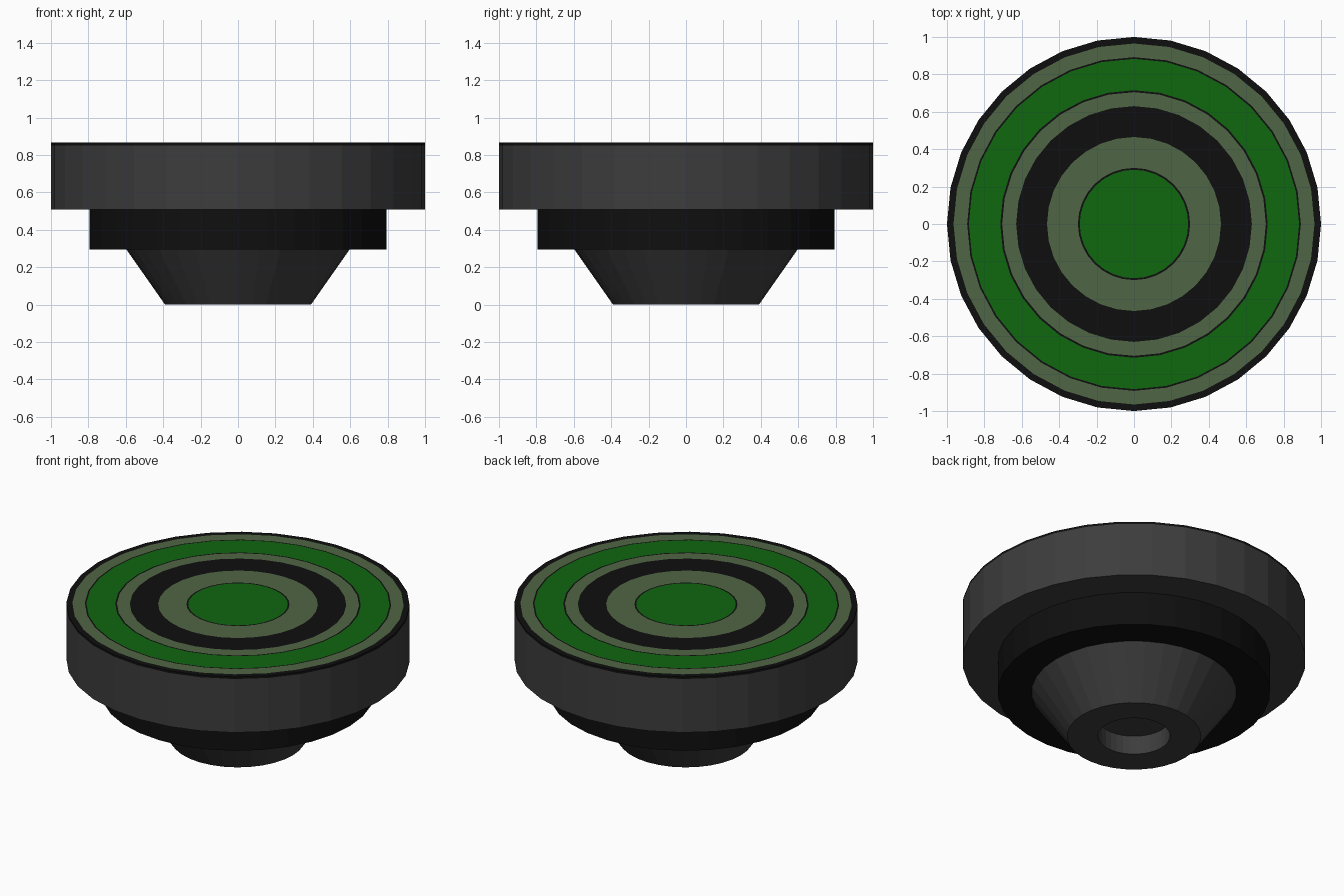
import bpy, bmesh, math

if "Cube" in bpy.data.objects:
    bpy.data.objects.remove(bpy.data.objects["Cube"])

SIDES = 32


def material(name, rgb):
    m = bpy.data.materials.new(name)
    m.diffuse_color = (*rgb, 1)
    m.use_nodes = True
    m.node_tree.nodes["Principled BSDF"].inputs["Base Color"].default_value = m.diffuse_color
    return m


GREY = material("dark grey", (0.046, 0.046, 0.046))
BLACK = material("black", (0.0048, 0.0048, 0.0048))
GREEN = material("green", (0.005, 0.135, 0.005))
SAGE = material("sage green", (0.078, 0.130, 0.058))


def lathe(name, profile, mats, bands=None):
    """Spin (radius, z) points about z; bands gives a material index per profile step."""
    bm = bmesh.new()
    rings = []
    for r, z in profile:
        if r == 0:
            rings.append([bm.verts.new((0, 0, z))] * SIDES)
        else:
            rings.append([bm.verts.new((r * math.cos(2 * math.pi * i / SIDES),
                                        r * math.sin(2 * math.pi * i / SIDES), z))
                          for i in range(SIDES)])
    for k, (a, b) in enumerate(zip(rings, rings[1:])):
        for i in range(SIDES):
            j = (i + 1) % SIDES
            corners = list(dict.fromkeys((a[i], a[j], b[j], b[i])))
            face = bm.faces.new(corners)
            face.material_index = bands[k] if bands else 0
    bmesh.ops.recalc_face_normals(bm, faces=bm.faces)
    mesh = bpy.data.meshes.new(name)
    bm.to_mesh(mesh)
    bm.free()
    for m in mats:
        mesh.materials.append(m)
    obj = bpy.data.objects.new(name, mesh)
    bpy.context.collection.objects.link(obj)
    return obj


# Tapered foot with a round recess underneath
lathe("tapered_foot",
      [(0, 0.12), (0.21, 0.12), (0.21, 0), (0.39, 0), (0.597, 0.295), (0, 0.295)], [GREY])

# Black middle collar
lathe("collar", [(0, 0.295), (0.794, 0.295), (0.794, 0.508), (0, 0.508)], [BLACK])

# Wide upper rim
lathe("rim", [(0, 0.508), (1, 0.508), (1, 0.852), (0, 0.852)], [GREY])

# Thin top plate with concentric painted rings (0 black, 1 sage, 2 green)
Z = 0.866
radii = [1, 0.965, 0.892, 0.883, 0.715, 0.705, 0.63, 0.465, 0.30, 0.29, 0]
paint = [0, 1, 0, 2, 0, 1, 0, 1, 0, 2]
lathe("top_plate", [(0, 0.852), (1, 0.852)] + [(r, Z) for r in radii],
      [BLACK, SAGE, GREEN], [0, 0] + paint)
